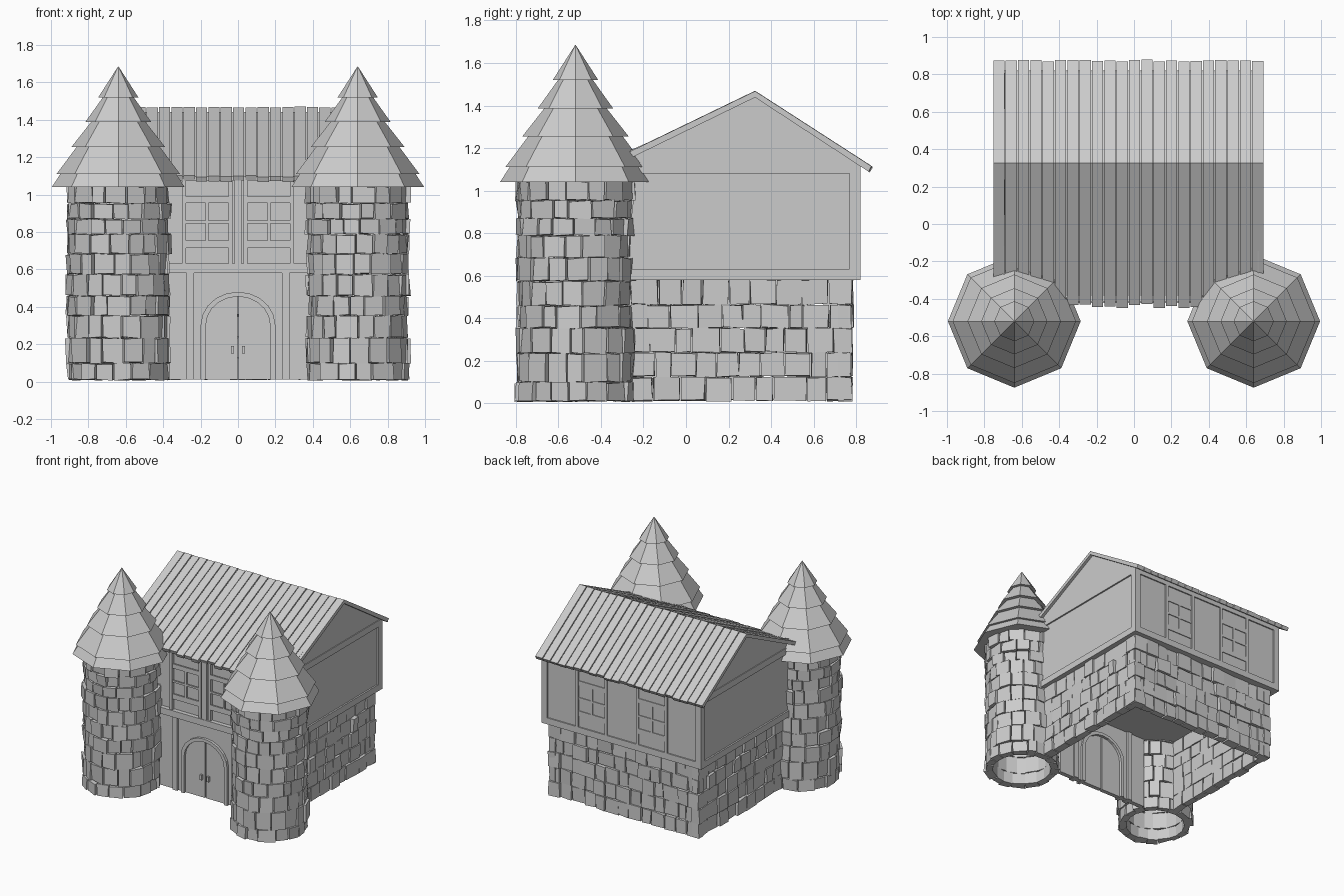
import bpy, bmesh, math, random
from mathutils import Vector

if "Cube" in bpy.data.objects:
    bpy.data.objects.remove(bpy.data.objects["Cube"])

random.seed(4)
TX, TY = 0.64, -0.52            # tower centre
XL, XR = -0.705, 0.675          # upper storey sides
YF, YB = -0.40, 0.82            # upper storey front and back


def finish(name, bm):
    bmesh.ops.recalc_face_normals(bm, faces=bm.faces[:])
    me = bpy.data.meshes.new(name)
    bm.to_mesh(me)
    bm.free()
    ob = bpy.data.objects.new(name, me)
    bpy.context.collection.objects.link(ob)
    return ob


def hexa(bm, pts):
    """Closed block from 4 bottom and 4 top points."""
    v = [bm.verts.new(p) for p in pts]
    for f in ((3, 2, 1, 0), (4, 5, 6, 7), (0, 1, 5, 4), (1, 2, 6, 5), (2, 3, 7, 6), (3, 0, 4, 7)):
        bm.faces.new([v[i] for i in f])


def box(bm, x0, x1, y0, y1, z0, z1):
    hexa(bm, [(x, y, z) for z in (z0, z1) for x, y in ((x0, y0), (x1, y0), (x1, y1), (x0, y1))])


def prism(bm, pts, axis, a, b):
    """Extrude a 2D outline along x or y from a to b."""
    put = (lambda p, t: (t, p[0], p[1])) if axis == 'x' else (lambda p, t: (p[0], t, p[1]))
    lo = [bm.verts.new(put(p, a)) for p in pts]
    hi = [bm.verts.new(put(p, b)) for p in pts]
    bm.faces.new(lo)
    bm.faces.new(hi[::-1])
    n = len(pts)
    for i in range(n):
        bm.faces.new((lo[i], lo[(i + 1) % n], hi[(i + 1) % n], hi[i]))


def splits(a, b, n, jit):
    w = (b - a) / n
    return [a + i * w + (random.uniform(-jit, jit) * w if 0 < i < n else 0) for i in range(n + 1)]


def r(s):
    return random.uniform(-s, s)


# Stone towers: hollow rings of uneven blocks
rows = [0.01, 0.10, 0.235, 0.355, 0.46, 0.575, 0.685, 0.79, 0.87, 0.955, 1.045]
for side, label in ((-1, "left"), (1, "right")):
    bm = bmesh.new()
    for z0, z1 in zip(rows, rows[1:]):
        off = random.uniform(0, 1)
        cuts = splits(off, off + 2 * math.pi, 17, 0.22)
        for a0, a1 in zip(cuts, cuts[1:]):
            ro = 0.272 + r(0.012)
            pts = []
            for z in (z0, z1 - 0.004):
                for a, rad in ((a0, 0.215), (a0 + 0.015, ro + r(0.007)),
                               (a1 - 0.015, ro + r(0.007)), (a1, 0.215)):
                    pts.append((side * TX + rad * math.cos(a), TY + rad * math.sin(a),
                                max(0, z + r(0.005))))
            hexa(bm, pts)
    finish("tower_stones_" + label, bm)

    # Tiered eight-sided tower roof
    bm = bmesh.new()
    for z0, z1, r0, r1 in ((1.04, 1.125, 0.355, 0.30), (1.11, 1.265, 0.33, 0.215),
                           (1.255, 1.395, 0.25, 0.14), (1.387, 1.53, 0.177, 0.075),
                           (1.52, 1.685, 0.107, 0.0)):
        rings = []
        for z, rad in ((z0, r0), (z1, max(r1, 0.001))):
            rings.append([bm.verts.new((side * TX + rad * math.cos(k * math.pi / 4),
                                        TY + rad * math.sin(k * math.pi / 4), z)) for k in range(8)])
        lo, hi = rings
        for k in range(8):
            bm.faces.new((lo[k], lo[(k + 1) % 8], hi[(k + 1) % 8], hi[k]))
        bm.faces.new(lo[::-1])
        bm.faces.new(hi)
    finish("tower_roof_" + label, bm)


# Ground floor stone walls: left, right and back
def stone_wall(name, a, b, n, place):
    bm = bmesh.new()
    zs = [0.012, 0.125, 0.24, 0.355, 0.465, 0.585]
    for z0, z1 in zip(zs, zs[1:]):
        cuts = splits(a, b, n + random.choice((0, 1)), 0.2)
        for s0, s1 in zip(cuts, cuts[1:]):
            d = r(0.012)
            pts = [place(s + r(0.004), t, z + r(0.005))
                   for z in (z0, z1 - 0.004)
                   for s, t in ((s0 + .003, d + r(.005)), (s1 - .003, d + r(.005)),
                                (s1 - .003, -0.06), (s0 + .003, -0.06))]
            hexa(bm, pts)
    finish(name, bm)


stone_wall("right_stone_wall", -0.27, 0.78, 9, lambda s, t, z: (0.645 + t, s, z))
stone_wall("left_stone_wall", -0.27, 0.78, 9, lambda s, t, z: (-0.655 - t, s, z))
stone_wall("back_stone_wall", -0.655, 0.645, 12, lambda s, t, z: (s, 0.775 + t, z))

# Upper storey with gables
bm = bmesh.new()
prism(bm, [(YF + .01, 0.58), (YB - .01, 0.58), (YB - .01, 1.125), (0.325, 1.442), (YF + .01, 1.09)],
      'x', XL + 0.012, XR - 0.012)
finish("upper_storey", bm)

# Timber frames on the two gable sides
bm = bmesh.new()
for x0, x1 in ((XL, XL + 0.02), (XR - 0.02, XR)):
    box(bm, x0, x1, YF, YB, 0.58, 0.63)
    box(bm, x0, x1, YF, YB, 1.08, 1.13)
    box(bm, x0, x1, YF, YF + 0.05, 0.63, 1.08)
    box(bm, x0, x1, YB - 0.05, YB, 0.63, 1.08)
    prism(bm, [(YF, 1.13), (YB, 1.13), (0.325, 1.445)], 'x', x0 + .006, x1 - .006)
finish("gable_timber_frames", bm)


# Windows with crossbars
def window(bm, x0, x1, y0, y1):
    b = 0.022
    for xa in (x0, x1 - b):
        box(bm, xa, xa + b, y0, y1, 0.63, 1.08)
    ym = (y0 + y1) / 2
    ya, yb = (y0 + .004, ym) if y0 < 0 else (ym, y1 - .004)
    for z0, z1 in ((0.715, 0.755), (0.845, 0.86), (0.955, 0.99)):
        box(bm, x0 + b, x1 - b, ya, yb, z0, z1)
    xm = (x0 + x1) / 2
    box(bm, xm - 0.008, xm + 0.008, ya, yb, 0.755, 0.955)


# Back timber frame
bm = bmesh.new()
y0, y1 = YB - 0.022, YB
box(bm, XL, XR, y0, y1, 0.58, 0.63)
box(bm, XL, XR, y0, y1, 1.08, 1.12)
for x0 in (XL, XR - 0.05):
    box(bm, x0, x0 + 0.05, y0, y1, 0.63, 1.08)
window(bm, 0.11, 0.38, y0, y1)
window(bm, -0.41, -0.14, y0, y1)
finish("back_timber_frame", bm)

# Front timber frame between the towers
bm = bmesh.new()
y0, y1 = YF - 0.015, YF + 0.015
box(bm, -0.42, 0.42, y0 - .008, y1, 0.58, 0.63)
box(bm, -0.42, 0.42, y0, y1, 1.075, 1.10)
box(bm, -0.02, 0.02, y0 - .005, y1, 0.63, 1.08)
for s in (-1, 1):
    a, b = sorted((s * 0.03, s * 0.30))
    window(bm, a, b, y0, y1)
    a, b = sorted((s * 0.235, s * 0.275))
    box(bm, a, b, y0, YF + 0.05, 0.01, 0.58)
finish("front_timber_frame", bm)


# Arched front wall, door surround and double door
def arch(w, top, spring=0.30, n=10):
    return [(w * math.cos(math.pi * i / n), spring + (top - spring) * math.sin(math.pi * i / n))
            for i in range(n + 1)]


outer, inner = arch(0.20, 0.48), arch(0.172, 0.455)
bm = bmesh.new()
prism(bm, [(0.40, 0.012), (0.40, 0.59), (-0.40, 0.59), (-0.40, 0.012), (-0.19, 0.012)]
      + arch(0.19, 0.47)[::-1] + [(0.19, 0.012)], 'y', YF, YF + 0.035)
finish("front_wall", bm)
bm = bmesh.new()
prism(bm, [(0.20, 0.01)] + outer + [(-0.20, 0.01), (-0.172, 0.01)] + inner[::-1] + [(0.172, 0.01)],
      'y', YF - 0.02, YF + 0.05)
finish("door_surround", bm)
bm = bmesh.new()
for s in (-1, 1):
    half = [(s * max(x, 0.004), z) for x, z in inner[:6]]
    prism(bm, [(s * 0.004, 0.012), (s * 0.172, 0.012)] + half, 'y', YF - 0.002, YF + 0.03)
finish("double_door", bm)
bm = bmesh.new()
for x in (-0.03, 0.03):
    box(bm, x - 0.008, x + 0.008, YF - 0.018, YF, 0.15, 0.19)
finish("door_handles", bm)

# Plank roof, one row of boards per slope
bm = bmesh.new()
n, rx0, rx1 = 22, -0.755, 0.695
w = (rx1 - rx0) / n
for i in range(n):
    xa = rx0 + i * w
    d = r(0.012)
    t = abs(r(0.006))
    yf, yb = -0.438 + d, 0.874 + d * 0.4
    zf, zb = 1.47 - (0.325 - yf) * 0.483, 1.47 - (yb - 0.325) * 0.645
    prism(bm, [(yf, zf - t), (0.325, 1.47 - t), (yb, zb - t), (yb - .014, zb - .028),
               (0.325, 1.438), (yf + .011, zf - .03)], 'x', xa + .003, xa + w - .003)
finish("roof_planks", bm)
